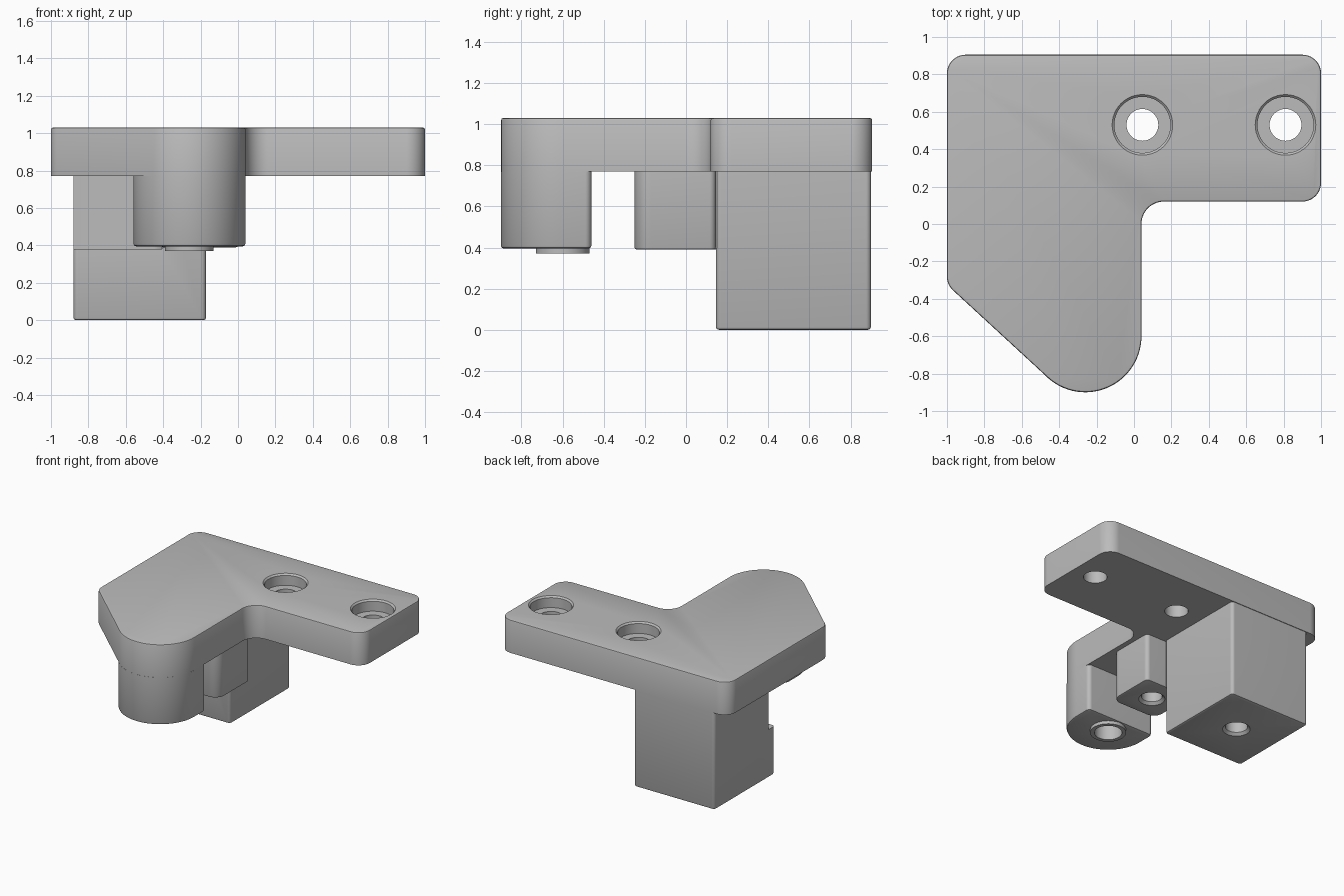
import bpy, bmesh, math
from mathutils import Vector

cube = bpy.data.objects.get("Cube")
if cube:
    bpy.data.objects.remove(cube, do_unlink=True)

grey = bpy.data.materials.new("plain_grey")
grey.use_nodes = True
GREY = (0.5, 0.5, 0.5, 1)
grey.diffuse_color = GREY
grey.node_tree.nodes["Principled BSDF"].inputs["Base Color"].default_value = GREY


def rounded(corners):
    """Outline from (x, y, radius) corners, each replaced by a tangent arc."""
    pts = []
    for i, (x, y, r) in enumerate(corners):
        p = Vector((x, y))
        a = (Vector(corners[i - 1][:2]) - p).normalized()
        b = (Vector(corners[(i + 1) % len(corners)][:2]) - p).normalized()
        if r == 0:
            pts.append(p)
            continue
        half = a.angle(b) / 2
        centre = p + (a + b).normalized() * r / math.sin(half)
        start = p + a * r / math.tan(half) - centre
        end = p + b * r / math.tan(half) - centre
        sweep = math.atan2(start.x * end.y - start.y * end.x, start.dot(end))
        n = max(4, int(abs(sweep) / 0.08))
        a0 = math.atan2(start.y, start.x)
        for k in range(n + 1):
            t = a0 + sweep * k / n
            q = centre + Vector((math.cos(t), math.sin(t))) * r
            if not pts or (q - pts[-1]).length > 1e-4:
                pts.append(q)
    return pts


def add_object(name, bm):
    bmesh.ops.recalc_face_normals(bm, faces=bm.faces)
    mesh = bpy.data.meshes.new(name)
    bm.to_mesh(mesh)
    bm.free()
    mesh.materials.append(grey)
    obj = bpy.data.objects.new(name, mesh)
    bpy.context.collection.objects.link(obj)
    return obj


def prism(name, corners, z0, z1, bevel_z=None, width=0.012):
    """Extruded outline, with the rim at height bevel_z softened."""
    bm = bmesh.new()
    base = bm.faces.new([bm.verts.new((p.x, p.y, z0)) for p in rounded(corners)])
    ext = bmesh.ops.extrude_face_region(bm, geom=[base])["geom"]
    bmesh.ops.translate(bm, vec=(0, 0, z1 - z0),
                        verts=[v for v in ext if isinstance(v, bmesh.types.BMVert)])
    if bevel_z is not None:
        rim = [e for e in bm.edges if all(abs(v.co.z - bevel_z) < 1e-5 for v in e.verts)]
        bmesh.ops.bevel(bm, geom=rim, offset=width, segments=2, profile=0.5,
                        affect='EDGES', clamp_overlap=True)
    return add_object(name, bm)


def lathe(name, x, y, profile, n=48):
    """Solid of revolution about a vertical axis from (radius, z) points."""
    bm = bmesh.new()
    rings = [[bm.verts.new((x + r * math.cos(math.tau * k / n),
                            y + r * math.sin(math.tau * k / n), z)) for k in range(n)]
             for r, z in profile]
    for low, high in zip(rings, rings[1:]):
        for k in range(n):
            j = (k + 1) % n
            bm.faces.new((low[k], low[j], high[j], high[k]))
    bm.faces.new(rings[0])
    bm.faces.new(rings[-1])
    return add_object(name, bm)


def cut(obj, cutters):
    """Subtract the cutters, then discard them."""
    for c in cutters:
        m = obj.modifiers.new("cut", 'BOOLEAN')
        m.operation, m.solver, m.object = 'DIFFERENCE', 'EXACT', c
    deps = bpy.context.evaluated_depsgraph_get()
    mesh = bpy.data.meshes.new_from_object(obj.evaluated_get(deps))
    obj.modifiers.clear()
    obj.data = mesh
    for c in cutters:
        bpy.data.objects.remove(c, do_unlink=True)


def blind_hole(x, y, z, r, depth):
    """Cutter for a countersunk hole entering upward from height z."""
    return lathe("hole_cutter", x, y, [(r + 0.03, z - 0.01), (r + 0.02, z),
                                       (r, z + 0.02), (r, z + depth)])


UNDER, TOP = 0.77, 1.03

# Mounting plate with a rounded arm and two counterbored screw holes
plate = prism("mounting_plate", [
    (-1, 0.905, 0.1), (-1, -0.325, 0.1), (0.04, -1.283, 0.3),
    (0.04, 0.12, 0.12), (1, 0.12, 0.1), (1, 0.905, 0.1)], UNDER, TOP, TOP, 0.01)
cut(plate, [lathe("screw_cutter", x, 0.53, [
    (0.085, UNDER - 0.05), (0.085, TOP - 0.09), (0.15, TOP - 0.09),
    (0.15, TOP - 0.012), (0.175, TOP + 0.013)]) for x in (0.045, 0.81)])

# Round-fronted column under the arm
column = prism("front_column", [
    (-0.56, -0.46, 0.03), (-0.56, -0.9, 0.3), (0.04, -0.9, 0.3),
    (0.04, -0.46, 0.03)], 0.395, UNDER, 0.395, 0.015)
cut(column, [lathe("bore_cutter", -0.26, -0.6, [(0.1, 0.3), (0.1, 0.7)])])

# Thin collar around the column bore
collar = lathe("column_collar", -0.26, -0.6, [(0.13, 0.37), (0.13, 0.42)])
cut(collar, [lathe("bore_cutter", -0.26, -0.6, [(0.1, 0.3), (0.1, 0.5)])])

# Small post between column and block
post = prism("middle_post", [
    (-0.41, 0.2, 0), (-0.41, -0.25, 0.08), (0.0, -0.25, 0.08), (0.0, 0.145, 0.03),
    (-0.18, 0.145, 0), (-0.18, 0.2, 0)], 0.39, UNDER, 0.39, 0.01)
cut(post, [blind_hole(-0.21, -0.05, 0.39, 0.075, 0.3)])

# Main block, stepped back above its front ledge
block = prism("main_block", [
    (-0.88, 0.9, 0.025), (-0.88, 0.145, 0.025), (-0.17, 0.145, 0.025),
    (-0.17, 0.9, 0.025)], 0, UNDER, 0, 0.015)
ledge = prism("ledge_cutter", [
    (-1, 0.225, 0), (-1, 0, 0), (-0.405, 0, 0), (-0.405, 0.225, 0.07)], 0.38, 0.85)
cut(block, [ledge, blind_hole(-0.525, 0.525, 0, 0.08, 0.4)])

# Smooth the round walls, keeping crisp edges
for obj in (plate, column, collar, post, block):
    bpy.ops.object.select_all(action='DESELECT')
    obj.select_set(True)
    bpy.context.view_layer.objects.active = obj
    bpy.ops.object.shade_smooth_by_angle(angle=math.radians(30))
